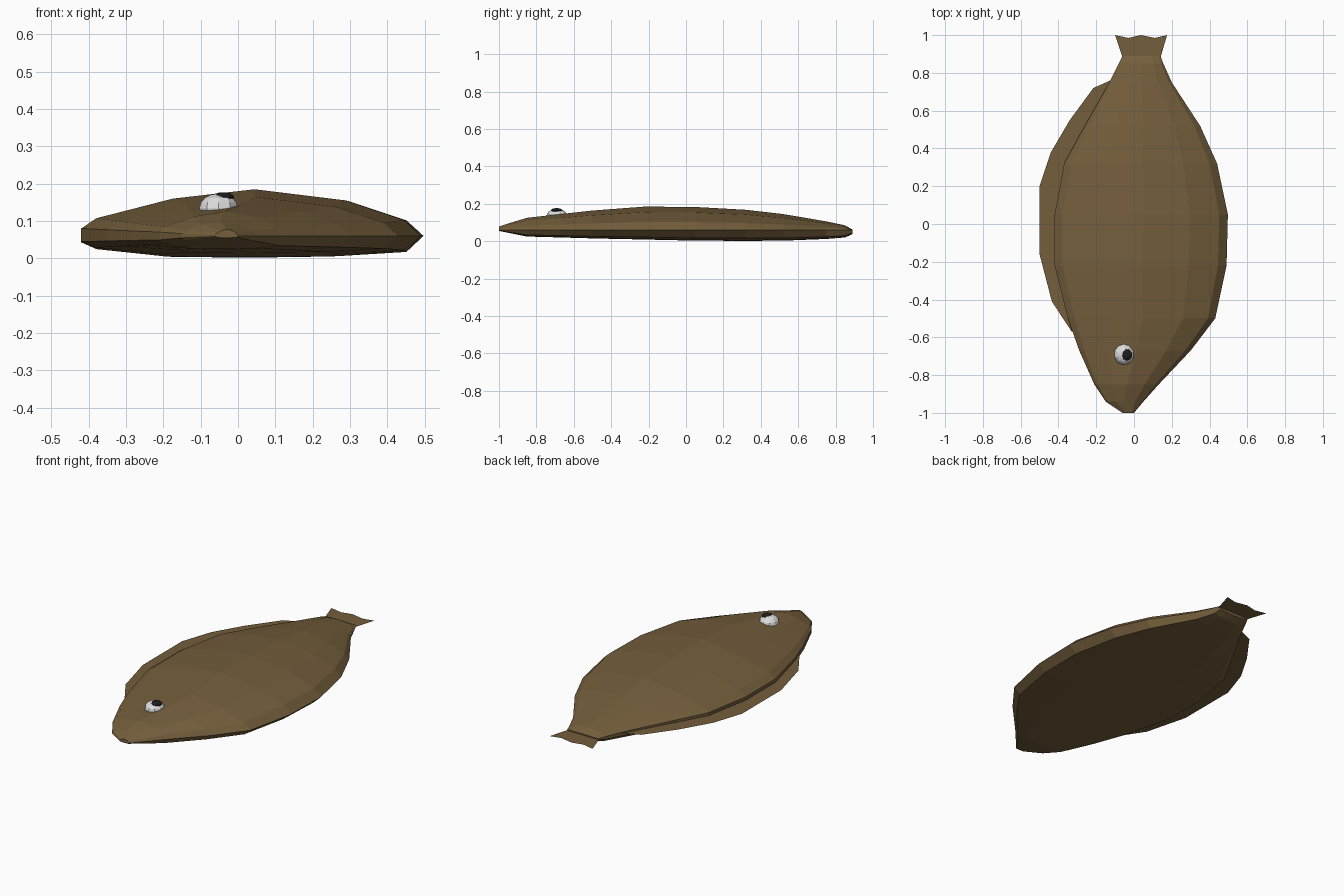
import bpy, bmesh

def material(name, rgb):
    m = bpy.data.materials.new(name)
    m.diffuse_color = (*rgb, 1)
    return m

brown = material("brown skin", (0.175, 0.112, 0.045))
white = material("eye white", (0.72, 0.72, 0.72))
black = material("pupil black", (0.012, 0.012, 0.013))

def finish(bm, name, mat):
    me = bpy.data.meshes.new(name)
    bm.to_mesh(me)
    bm.free()
    me.materials.append(mat)
    ob = bpy.data.objects.new(name, me)
    bpy.context.collection.objects.link(ob)
    return ob

# Body: cross-sections lofted along y (y, left, right, top, bottom)
stations = [
    (-1.00, -0.06, 0.00, 0.078, 0.055),
    (-0.94, -0.15, 0.05, 0.098, 0.043),
    (-0.85, -0.21, 0.13, 0.125, 0.025),
    (-0.67, -0.29, 0.30, 0.145, 0.020),
    (-0.50, -0.35, 0.43, 0.164, 0.015),
    (-0.22, -0.42, 0.49, 0.185, 0.009),
    (0.05, -0.42, 0.497, 0.183, 0.003),
    (0.32, -0.37, 0.44, 0.168, 0.002),
    (0.52, -0.26, 0.35, 0.145, 0.003),
    (0.75, -0.13, 0.20, 0.106, 0.012),
    (0.85, -0.08, 0.155, 0.085, 0.020),
    (0.89, -0.06, 0.14, 0.062, 0.038),
]
# (fraction across, height fraction: + towards top, - towards bottom)
section = [(0, 0.16), (0.045, 0.38), (0.27, 0.80), (0.51, 1.0), (0.78, 0.76),
           (0.95, 0.34), (1, 0.0), (0.95, -0.75), (0.75, -0.95),
           (0.51, -1.0), (0.25, -0.97), (0.045, -0.62), (0, -0.3)]
MID = 0.06
bm = bmesh.new()
rings = []
for y, l, r, t, b in stations:
    ring = []
    for u, h in section:
        z = MID + h * ((t - MID) if h > 0 else (MID - b))
        ring.append(bm.verts.new((l + (r - l) * u, y, z)))
    rings.append(ring)
n = len(section)
for a, b in zip(rings, rings[1:]):
    for i in range(n):
        j = (i + 1) % n
        bm.faces.new((a[i], a[j], b[j], b[i]))
bm.faces.new(rings[0])
bm.faces.new(rings[-1])
bmesh.ops.recalc_face_normals(bm, faces=bm.faces)
finish(bm, "body", brown)

# Flat fins: strips between an inner and an outer edge
def flat_fin(name, inner, outer, z):
    bm = bmesh.new()
    a = [bm.verts.new((x, y, z)) for x, y in inner]
    b = [bm.verts.new((x, y, z)) for x, y in outer]
    for i in range(len(a) - 1):
        f = bm.faces.new((a[i], a[i + 1], b[i + 1], b[i]))
        f.normal_update()
        if f.normal.z < 0:
            f.normal_flip()
    return finish(bm, name, brown)

flat_fin("side_fin",
         [(-0.30, -0.57), (-0.36, -0.40), (-0.40, -0.16), (-0.38, 0.20), (-0.32, 0.38),
          (-0.22, 0.56), (-0.13, 0.70), (-0.11, 0.75)],
         [(-0.33, -0.57), (-0.435, -0.41), (-0.50, -0.16), (-0.50, 0.20), (-0.44, 0.38),
          (-0.34, 0.55), (-0.215, 0.72), (-0.125, 0.76)], 0.06)
flat_fin("tail_fin",
         [(-0.06, 0.88), (-0.01, 0.88), (0.04, 0.88), (0.09, 0.88), (0.14, 0.88)],
         [(-0.10, 1.0), (-0.03, 0.985), (0.035, 1.0), (0.11, 0.985), (0.175, 1.0)], 0.055)

# Eye: flattened low-poly balls set into the back
def ball(name, loc, size, mat):
    bm = bmesh.new()
    bmesh.ops.create_uvsphere(bm, u_segments=10, v_segments=8, radius=1)
    ob = finish(bm, name, mat)
    ob.location, ob.scale = loc, size
    return ob

ball("eye", (-0.052, -0.69, 0.134), (0.054, 0.056, 0.04), white)
ball("pupil", (-0.04, -0.692, 0.164), (0.031, 0.031, 0.013), black)
